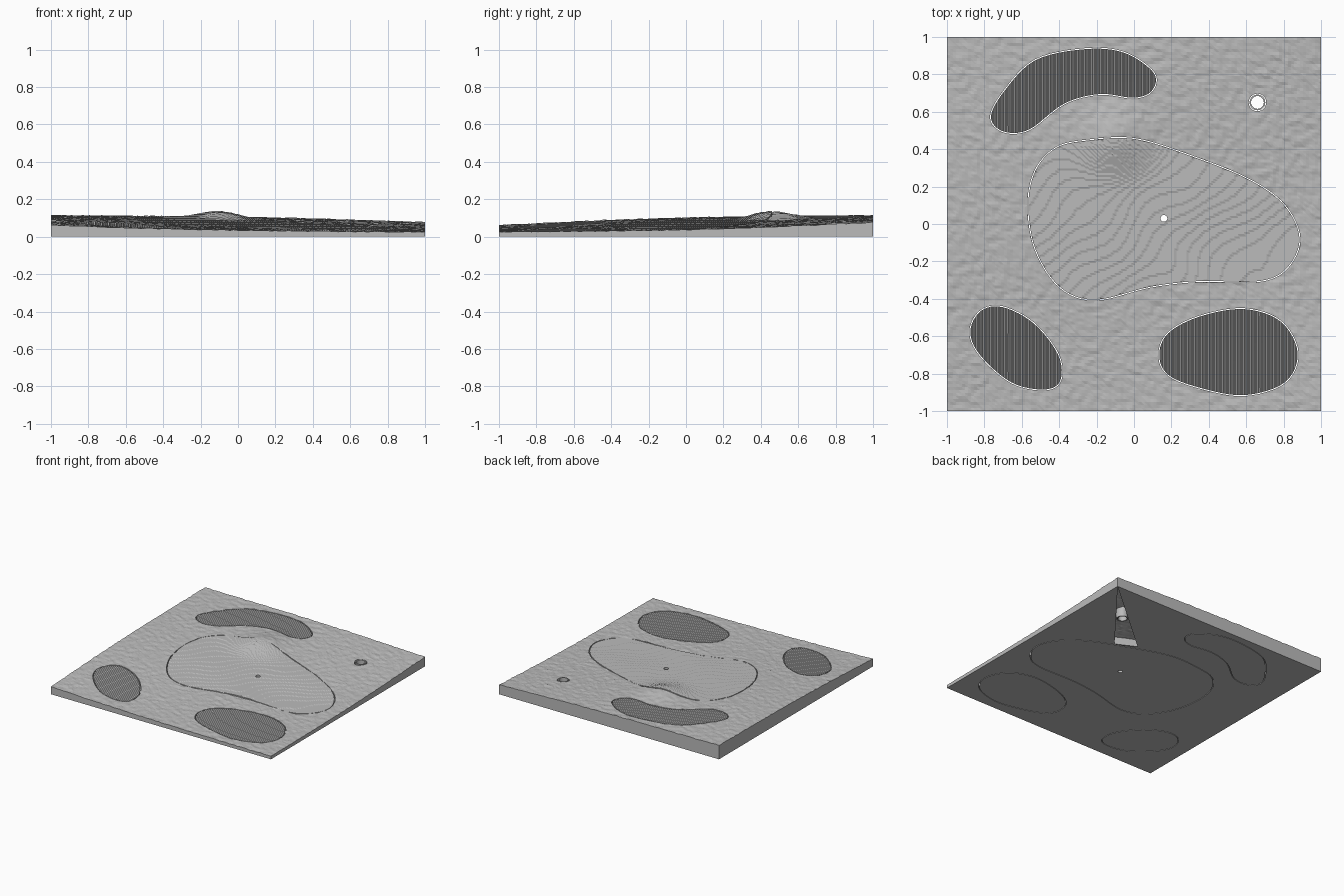
import bpy
import bmesh
import math
from mathutils import Vector, noise
from mathutils.geometry import delaunay_2d_cdt

cube = bpy.data.objects.get("Cube")
if cube:
    bpy.data.objects.remove(cube, do_unlink=True)

grey = bpy.data.materials.new("plain grey")
grey.use_nodes = True
grey.diffuse_color = (0.5, 0.5, 0.5, 1)
grey.node_tree.nodes["Principled BSDF"].inputs["Base Color"].default_value = grey.diffuse_color

GAP = 0.005       # slit round every insert
LAYER = 0.0036    # terrace height on the green
RIDGE = 0.0125    # spacing of raked sand ridges


# Outlines
def smooth_loop(points, steps=6):
    """Closed smooth curve through points given in hundredths."""
    pts = [Vector(p) / 100 for p in points]
    n = len(pts)
    loop = []
    for i in range(n):
        a, b, c, d = (pts[(i + k - 1) % n] for k in range(4))
        for s in range(steps):
            t = s / steps
            loop.append(b + (c - a) * t / 2 + (a * 2 - b * 5 + c * 4 - d) * t * t / 2
                        + (b * 3 - a - c * 3 + d) * t ** 3 / 2)
    return loop


def circle(centre, radius, sides=32):
    angles = [math.tau * i / sides for i in range(sides)]
    return [Vector(centre) + Vector((math.cos(a), math.sin(a))) * radius for a in angles]


def shrink(loop, distance):
    """Offset a clockwise loop towards its inside."""
    result = []
    for i, p in enumerate(loop):
        along = (loop[(i + 1) % len(loop)] - loop[i - 1]).normalized()
        result.append(p + Vector((along.y, -along.x)) * distance)
    return result


def bounds(loop):
    xs, ys = [p.x for p in loop], [p.y for p in loop]
    return min(xs), max(xs), min(ys), max(ys)


def inside(p, loop, box):
    if not (box[0] <= p.x <= box[1] and box[2] <= p.y <= box[3]):
        return False
    hit = False
    a = loop[-1]
    for b in loop:
        if (a.y > p.y) != (b.y > p.y) and p.x < a.x + (p.y - a.y) * (b.x - a.x) / (b.y - a.y):
            hit = not hit
        a = b
    return hit


# Ground heights
def ground(x, y):
    slope = 0.07 + 0.045 * math.tanh(1.8 * (0.6 * y - 0.5 * x))
    mound = 0.04 * math.exp(-((x + 0.1) ** 2 + (y - 0.45) ** 2) / 0.025)
    return slope + mound


def rough_height(x, y):
    lumps = noise.noise(Vector((20 * x + 8 * y, 26 * y - 8 * x, 0)))
    grain = noise.noise(Vector((60 * x, 60 * y, 5)))
    return ground(x, y) + 0.005 * lumps + 0.002 * grain


def green_height(x, y):
    swell = 0.006 * noise.noise(Vector((3 * x, 3 * y, 2)))
    hollow = 0.008 * math.exp(-((x - 0.22) ** 2 + (y + 0.27) ** 2) / 0.02)
    return round((ground(x, y) + swell + hollow) / LAYER) * LAYER


def sand_height(x, y):
    wave = abs((x / RIDGE) % 1 - 0.5) * 2
    return ground(x, y) - 0.005 + 0.006 * wave


# Mesh building
def triangulate(loops, points, edges):
    """Triangles inside the first loop and outside the others."""
    coords, lines = [], []
    for loop in loops:
        start, n = len(coords), len(loop)
        coords += loop
        lines += [(start + i, start + (i + 1) % n) for i in range(n)]
    start = len(coords)
    coords += points
    lines += [(a + start, b + start) for a, b in edges]
    verts, _, tris = delaunay_2d_cdt(coords, lines, [], 0, 1e-6, False)[:3]
    boxes = [bounds(loop) for loop in loops]
    kept = []
    for tri in tris:
        mid = sum((verts[i] for i in tri), Vector((0, 0))) / len(tri)
        if inside(mid, loops[0], boxes[0]) and not any(
                inside(mid, l, b) for l, b in zip(loops[1:], boxes[1:])):
            kept.append(tri)
    return verts, kept


def add_faces(bm, verts, tris, height, down=False):
    made = {}
    for tri in tris:
        for i in tri:
            if i not in made:
                x, y = verts[i]
                made[i] = bm.verts.new((x, y, height(x, y)))
        face = bm.faces.new([made[i] for i in tri])
        face.normal_update()
        if (face.normal.z < 0) != down:
            face.normal_flip()


def slab(name, loops, points, height, edges=(), opening=None):
    """Shaped top, upright walls to the floor and a flat underside."""
    bm = bmesh.new()
    add_faces(bm, *triangulate(loops, points, edges), height)
    rim = [e for e in bm.edges if len(e.link_faces) == 1]
    walls = bmesh.ops.extrude_edge_only(bm, edges=rim)["geom"]
    for v in walls:
        if isinstance(v, bmesh.types.BMVert):
            v.co.z = 0
    bmesh.ops.recalc_face_normals(bm, faces=bm.faces[:])
    if sum(f.normal.z * f.calc_area() for f in bm.faces) < 0:
        bmesh.ops.reverse_faces(bm, faces=bm.faces[:])
    floor_loops = loops + ([opening] if opening else [])
    add_faces(bm, *triangulate(floor_loops, [], ()), lambda x, y: 0, down=True)
    mesh = bpy.data.meshes.new(name)
    bm.to_mesh(mesh)
    bm.free()
    mesh.materials.append(grey)
    obj = bpy.data.objects.new(name, mesh)
    bpy.context.collection.objects.link(obj)
    return obj


def grid(box, step):
    x0, x1, y0, y1 = box
    nx, ny = math.ceil((x1 - x0) / step), math.ceil((y1 - y0) / step)
    return [Vector((x0 + (x1 - x0) * i / nx, y0 + (y1 - y0) * j / ny))
            for i in range(nx + 1) for j in range(ny + 1)]


green_outline = smooth_loop([
    (-57, 10), (-53, 29), (-42, 41), (-26, 45), (0, 46), (30, 37), (62, 24), (81, 10),
    (89, -8), (82, -24), (67, -31), (35, -31), (9, -34), (-21, -41), (-40, -34), (-53, -14)])
bunkers = {
    "back_bunker": smooth_loop([
        (-77, 57), (-70, 71), (-53, 88), (-26, 94), (-5, 92), (11, 81), (10, 71), (0, 67),
        (-18, 69), (-37, 64), (-56, 50), (-70, 49)]),
    "front_left_bunker": smooth_loop([
        (13, -70), (18, -58), (35, -49), (59, -45), (79, -52), (88, -69), (81, -85),
        (59, -92), (35, -88), (18, -81)]),
    "front_right_bunker": smooth_loop([
        (-88, -57), (-82, -46), (-70, -44), (-53, -53), (-40, -70), (-39, -84), (-48, -89),
        (-66, -85), (-83, -70)]),
}
tee = (0.66, 0.65)

# Rough ground with pockets for the inserts and an open wedge underneath
square = [Vector(p) for p in ((-1, -1), (-1, 1), (1, 1), (1, -1))]
wedge = [Vector(p) for p in ((0.995, 0.995), (0.46, 0.32), (0.3, 0.4))]
pockets = [green_outline, *bunkers.values(), circle(tee, 0.047)]
slab("rough_ground", [square] + pockets, grid((-1, 1, -1, 1), 0.016), rough_height,
     opening=wedge)

# Terraced putting green with the cup hole
green = shrink(green_outline, GAP)
slab("putting_green", [green, circle((0.16, 0.03), 0.018)], grid(bounds(green), 0.011),
     green_height)

# Raked sand bunkers with ridges running front to back
for name, outline in bunkers.items():
    loop = shrink(outline, GAP)
    x0, x1, y0, y1 = bounds(loop)
    half = RIDGE / 2
    rows = math.ceil((y1 - y0) / 0.05)
    points, edges = [], []
    for k in range(math.floor(x0 / half), math.ceil(x1 / half) + 1):
        for j in range(rows + 1):
            if j:
                edges.append((len(points) - 1, len(points)))
            points.append(Vector((k * half, y0 - 0.01 + (y1 - y0 + 0.02) * j / rows)))
    slab(name, [loop], points, sand_height, edges)

# Tee marker sleeve
slab("tee_sleeve", [circle(tee, 0.042), circle(tee, 0.034)], [],
     lambda x, y: ground(*tee) + 0.003)
